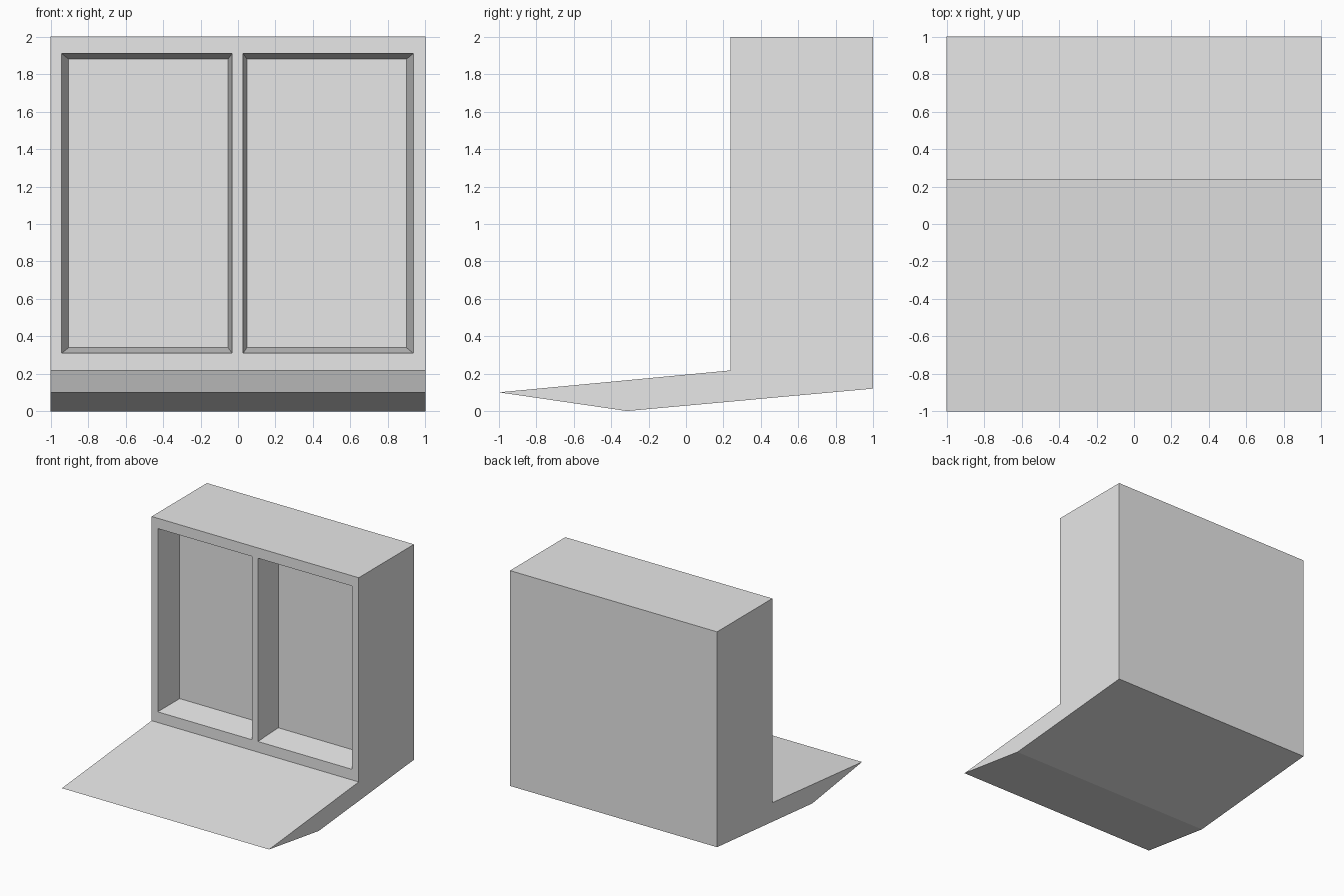
import bpy
import bmesh

default = bpy.data.objects.get("Cube")
if default:
    bpy.data.objects.remove(default, do_unlink=True)

grey = bpy.data.materials.new("light_grey")
grey.use_nodes = True
grey.diffuse_color = (0.8, 0.8, 0.8, 1)
grey.node_tree.nodes["Principled BSDF"].inputs["Base Color"].default_value = (0.8, 0.8, 0.8, 1)

FRONT, DEPTH = 0.237, 0.25   # front plane of the cabinet, depth of its recesses


def loft(name, ring_a, ring_b):
    """Solid between two matching rings of points, closed at both ends."""
    bm = bmesh.new()
    a = [bm.verts.new(p) for p in ring_a]
    b = [bm.verts.new(p) for p in ring_b]
    bm.faces.new(a)
    bm.faces.new(b[::-1])
    for i in range(len(a)):
        j = (i + 1) % len(a)
        bm.faces.new((a[j], a[i], b[i], b[j]))
    bmesh.ops.recalc_face_normals(bm, faces=bm.faces)
    mesh = bpy.data.meshes.new(name)
    bm.to_mesh(mesh)
    bm.free()
    mesh.materials.append(grey)
    obj = bpy.data.objects.new(name, mesh)
    bpy.context.collection.objects.link(obj)
    return obj


# Upright cabinet and sloping wedge base, as one side profile
profile = [(FRONT, 2), (1, 2), (1, 0.12), (-0.315, 0), (-1, 0.1), (FRONT, 0.217)]
body = loft("cabinet_body", [(-1, y, z) for y, z in profile], [(1, y, z) for y, z in profile])


def recess_cutter(name, mouth, floor):
    """Tapered block; mouth and floor are (x0, x1, z0, z1)."""
    over = 0.4   # carry the taper past the front plane
    outer = [m + (m - f) * over for m, f in zip(mouth, floor)]

    def ring(r, y):
        x0, x1, z0, z1 = r
        return [(x0, y, z0), (x1, y, z0), (x1, y, z1), (x0, y, z1)]

    cutter = loft(name, ring(outer, FRONT - DEPTH * over), ring(floor, FRONT + DEPTH))
    cutter.hide_render = True
    return cutter


# Two tapered recesses in the front
cutters = [
    recess_cutter("right_recess", (-0.941, -0.032, 0.31, 1.91), (-0.904, -0.053, 0.34, 1.88)),
    recess_cutter("left_recess", (0.027, 0.936, 0.31, 1.91), (0.048, 0.899, 0.34, 1.88)),
]
bpy.context.view_layer.objects.active = body
for cutter in cutters:
    cut = body.modifiers.new(cutter.name, "BOOLEAN")
    cut.operation = "DIFFERENCE"
    cut.solver = "EXACT"
    cut.object = cutter
    bpy.ops.object.modifier_apply(modifier=cut.name)
for cutter in cutters:
    bpy.data.objects.remove(cutter, do_unlink=True)
